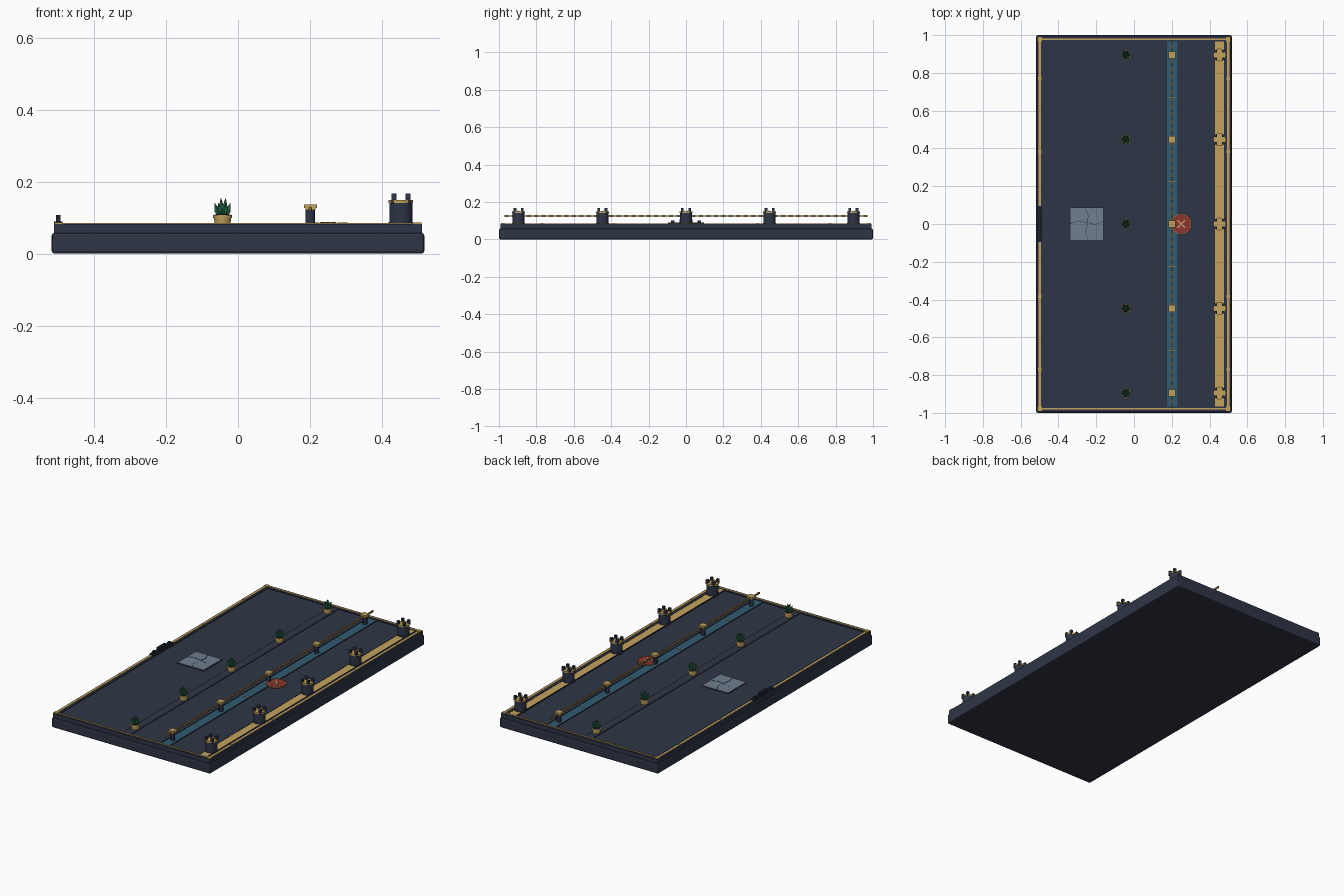
import bpy, bmesh, math
from mathutils import Matrix, Vector

cube = bpy.data.objects.get("Cube")
if cube:
    bpy.data.objects.remove(cube, do_unlink=True)


def material(name, r, g, b):
    m = bpy.data.materials.new(name)
    m.use_nodes = True
    m.diffuse_color = (r, g, b, 1)
    m.node_tree.nodes["Principled BSDF"].inputs["Base Color"].default_value = (r, g, b, 1)
    return m


NAVY = material("navy", 0.028, 0.036, 0.062)
DARK = material("dark_navy", 0.016, 0.02, 0.036)
GOLD = material("gold", 0.55, 0.36, 0.11)
BRONZE = material("bronze", 0.33, 0.2, 0.06)
BLUE = material("water_blue", 0.03, 0.105, 0.17)
RED = material("brick_red", 0.27, 0.035, 0.03)
GREEN = material("leaf_green", 0.02, 0.15, 0.07)
SLATE = material("slate_grey", 0.16, 0.21, 0.28)
FLOOR = 0.077


def finish(name, bm, mat, smooth=False):
    me = bpy.data.meshes.new(name)
    bmesh.ops.recalc_face_normals(bm, faces=bm.faces)
    bm.to_mesh(me)
    bm.free()
    me.materials.append(mat)
    ob = bpy.data.objects.new(name, me)
    bpy.context.collection.objects.link(ob)
    if smooth:
        bpy.ops.object.select_all(action="DESELECT")
        ob.select_set(True)
        bpy.context.view_layer.objects.active = ob
        bpy.ops.object.shade_smooth_by_angle()
    return ob


def add_box(bm, x, y, z, turn=0):
    """Box between pairs of limits, optionally turned about z at its centre."""
    c = Vector(((x[0] + x[1]) / 2, (y[0] + y[1]) / 2, (z[0] + z[1]) / 2))
    size = (x[1] - x[0], y[1] - y[0], z[1] - z[0], 1)
    m = Matrix.Translation(c) @ Matrix.Rotation(turn, 4, "Z") @ Matrix.Diagonal(size)
    return bmesh.ops.create_cube(bm, size=1, matrix=m)


def box(name, x, y, z, mat, bevel=0):
    bm = bmesh.new()
    add_box(bm, x, y, z)
    if bevel:
        bmesh.ops.bevel(bm, geom=bm.edges[:], offset=bevel, segments=2, affect="EDGES", profile=0.5)
    return finish(name, bm, mat)


def add_drum(bm, x, y, z0, z1, r0, r1=None, sides=16):
    m = Matrix.Translation((x, y, (z0 + z1) / 2))
    bmesh.ops.create_cone(bm, cap_ends=True, segments=sides, radius1=r0,
                          radius2=r0 if r1 is None else r1, depth=z1 - z0, matrix=m)


def drum(name, *args, mat, **kw):
    bm = bmesh.new()
    add_drum(bm, *args, **kw)
    return finish(name, bm, mat, True)


# Base slab, upper deck and raised rim
box("base_slab", (-0.518, 0.518), (-1, 1), (0, 0.058), NAVY, 0.008)
box("deck", (-0.505, 0.505), (-0.985, 0.985), (0.05, FLOOR), NAVY)
bm = bmesh.new()
for s in (-1, 1):
    x = sorted((s * 0.482, s * 0.512))
    y = sorted((s * 0.966, s * 0.993))
    add_box(bm, x, (-0.993, 0.993), (0.05, 0.082))
    add_box(bm, (-0.482, 0.482), y, (0.05, 0.082))
finish("rim", bm, NAVY)

# Gold trim lines and studs along the rim
bm = bmesh.new()
for s in (-1, 1):
    add_box(bm, (s * 0.499 - 0.006, s * 0.499 + 0.006), (-0.975, 0.975), (0.08, 0.085))
    add_box(bm, (-0.499, 0.499), (s * 0.978 - 0.004, s * 0.978 + 0.004), (0.08, 0.085))
    for y in (-0.978, -0.77, -0.385, 0.385, 0.77, 0.978):
        h = 0.011 if abs(y) > 0.9 else 0.008
        add_box(bm, (s * 0.499 - h, s * 0.499 + h), (y - h, y + h), (0.08, 0.087))
finish("rim_trim", bm, GOLD)

# Long strips on the deck
box("planter_strip", (-0.07, -0.02), (-0.966, 0.966), (FLOOR - 0.01, 0.081), NAVY)
box("water_channel", (0.175, 0.23), (-0.966, 0.966), (FLOOR - 0.01, 0.079), BLUE)
bm = bmesh.new()
for x in (0.174, 0.231):
    add_box(bm, (x - 0.002, x + 0.002), (-0.966, 0.966), (0.07, 0.081))
finish("channel_edges", bm, DARK)
bm = bmesh.new()
for y in (-0.67, -0.225, 0.225, 0.67):
    add_box(bm, (0.185, 0.22), (y - 0.003, y + 0.003), (0.075, 0.0805))
finish("channel_joints", bm, BRONZE)
box("gold_walkway", (0.43, 0.476), (-0.966, 0.966), (FLOOR - 0.01, 0.082), GOLD)
bm = bmesh.new()
for x in (0.428, 0.478):
    add_box(bm, (x - 0.002, x + 0.002), (-0.966, 0.966), (0.07, 0.083))
finish("walkway_edges", bm, DARK)

ROWS = [-0.895, -0.447, 0, 0.447, 0.895]
for i, y in enumerate(ROWS, 1):
    # Potted succulents
    x = -0.043
    bm = bmesh.new()
    add_drum(bm, x, y, FLOOR, 0.1, 0.021, 0.024, sides=12)
    add_drum(bm, x, y, 0.099, 0.108, 0.026, sides=12)
    finish(f"pot_{i}", bm, GOLD, True)
    drum(f"soil_{i}", x, y, 0.1, 0.109, 0.022, mat=DARK, sides=12)
    bm = bmesh.new()
    for k in range(9):
        outer = k < 6
        lean, length = (0.32, 0.036) if outer else (0.1, 0.048)
        m = (Matrix.Translation((x, y, 0.107)) @ Matrix.Rotation(k * math.tau / (6 if outer else 3), 4, "Z")
             @ Matrix.Translation((0.011 if outer else 0.004, 0, 0)) @ Matrix.Rotation(lean, 4, "Y"))
        for z, r0, r1, part in ((0.2, 0.005, 0.008, 0.4), (0.7, 0.008, 0.0005, 0.6)):
            bmesh.ops.create_cone(bm, cap_ends=True, segments=5, radius1=r0, radius2=r1, depth=length * part,
                                  matrix=m @ Matrix.Translation((0, 0, length * z)))
    finish(f"succulent_{i}", bm, GREEN)

    # Rope posts with gold caps
    x = 0.201
    drum(f"rope_post_{i}", x, y, FLOOR, 0.124, 0.013, mat=NAVY, sides=12)
    bm = bmesh.new()
    add_box(bm, (x - 0.014, x + 0.014), (y - 0.014, y + 0.014), (0.121, 0.128))
    add_box(bm, (x - 0.018, x + 0.018), (y - 0.018, y + 0.018), (0.127, 0.137))
    finish(f"post_cap_{i}", bm, GOLD)

    # Small turrets with four battlements
    x = 0.453
    drum(f"turret_{i}", x, y, FLOOR, 0.142, 0.032, mat=NAVY)
    drum(f"turret_foot_{i}", x, y, FLOOR, 0.088, 0.034, mat=NAVY)
    drum(f"turret_top_{i}", x, y, 0.141, 0.149, 0.034, mat=GOLD)
    bm = bmesh.new()
    for sx in (-1, 1):
        for sy in (-1, 1):
            cx, cy = x + sx * 0.0195, y + sy * 0.0195
            add_box(bm, (cx - 0.007, cx + 0.007), (cy - 0.007, cy + 0.007), (0.14, 0.167))
    finish(f"battlements_{i}", bm, NAVY)

# Rope made of alternating short links
bm = bmesh.new()
links = 97
step = 1.94 / links
for k in range(links):
    y = -0.97 + (k + 0.5) * step
    w, h = (0.005, 0.003) if k % 2 else (0.0035, 0.005)
    add_box(bm, (0.201 - w, 0.201 + w), (y - step * 0.58, y + step * 0.58), (0.125 - h, 0.125 + h))
finish("rope", bm, BRONZE)

# Round red hatch with a gold cross and studded edge
hx = 0.25
drum("hatch", hx, 0, FLOOR, 0.085, 0.055, mat=RED, sides=24)
bm = bmesh.new()
for k in range(20):
    a = k * math.tau / 20
    cx, cy = hx + 0.052 * math.cos(a), 0.052 * math.sin(a)
    add_box(bm, (cx - 0.003, cx + 0.003), (cy - 0.005, cy + 0.005), (0.08, 0.0865), a)
finish("hatch_studs", bm, BRONZE)
bm = bmesh.new()
for turn in (math.pi / 4, -math.pi / 4):
    add_box(bm, (hx - 0.028, hx + 0.028), (-0.0035, 0.0035), (0.083, 0.0875), turn)
finish("hatch_cross", bm, GOLD)

# Cracked stone tile in four pieces over a dark bed
tx, half = -0.25, 0.086
box("tile_bed", (tx - 0.089, tx + 0.089), (-0.088, 0.09), (0.07, 0.0785), DARK)
bm = bmesh.new()
heart = Vector((0.004, 0.006))
cracks = [((half, 0.012), (0.045, -0.004)), ((-0.008, half), (0.008, 0.045)),
          ((-half, 0.002), (-0.045, 0.016)), ((0.008, -half), (-0.006, -0.045))]
corners = [(half, half), (-half, half), (-half, -half), (half, -half)]
for k, corner in enumerate(corners):
    (e0, m0), (e1, m1) = cracks[k], cracks[(k + 1) % 4]
    pts = [Vector(p) for p in (heart, m0, e0, corner, e1, m1)]
    mid = Vector(corner) / 2
    verts = [bm.verts.new((tx + q.x, q.y + 0.001, 0.076)) for q in (mid + (p - mid) * 0.975 for p in pts)]
    face = bm.faces.new(verts)
    top = bmesh.ops.extrude_face_region(bm, geom=[face])["geom"]
    bmesh.ops.translate(bm, vec=(0, 0, 0.0055 + 0.001 * (k % 2)),
                        verts=[v for v in top if isinstance(v, bmesh.types.BMVert)])
finish("cracked_tile", bm, SLATE)

# Dark latch on the right-hand rim
bm = bmesh.new()
add_box(bm, (-0.512, -0.488), (-0.095, 0.095), (0.08, 0.09))
add_box(bm, (-0.506, -0.494), (-0.035, 0.035), (0.088, 0.107))
for y in (-0.07, 0.07):
    add_box(bm, (-0.506, -0.494), (y - 0.009, y + 0.009), (0.088, 0.101))
finish("latch", bm, DARK)
